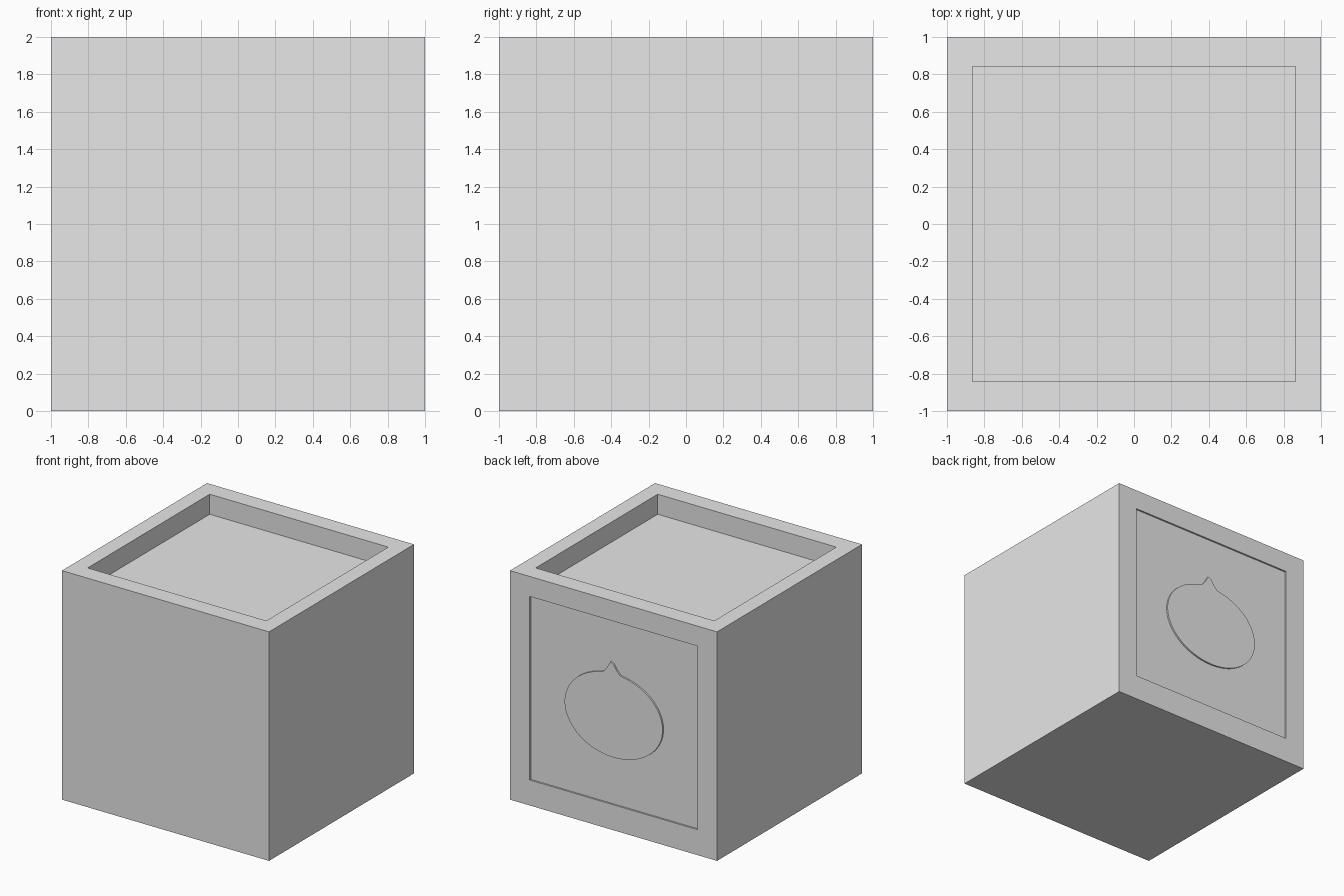
import bpy, bmesh, math
from mathutils import Vector

cube = bpy.data.objects.get("Cube")
if cube:
    bpy.data.objects.remove(cube, do_unlink=True)

grey = bpy.data.materials.new("plain grey")
grey.use_nodes = True
colour = (0.8, 0.8, 0.8, 1)
grey.diffuse_color = colour
grey.node_tree.nodes["Principled BSDF"].inputs["Base Color"].default_value = colour

PANEL_DEPTH = 0.015


def finish(bm, name):
    bmesh.ops.recalc_face_normals(bm, faces=bm.faces)
    mesh = bpy.data.meshes.new(name)
    bm.to_mesh(mesh)
    bm.free()
    mesh.materials.append(grey)
    obj = bpy.data.objects.new(name, mesh)
    bpy.context.collection.objects.link(obj)
    return obj


def recess(bm, direction, low, high, depth):
    """Sink a rectangle into the face that points along direction."""
    direction = Vector(direction)
    face = max(bm.faces, key=lambda f: f.calc_center_median().dot(direction))
    bmesh.ops.inset_region(bm, faces=[face], thickness=0.1)
    axes = [i for i in range(3) if not direction[i]]
    middle = face.calc_center_median()
    for v in face.verts:
        for k, i in enumerate(axes):
            v.co[i] = low[k] if v.co[i] < middle[i] else high[k]
    floor = bmesh.ops.extrude_discrete_faces(bm, faces=[face])["faces"][0]
    bmesh.ops.translate(bm, verts=floor.verts, vec=-direction * depth)


# Box with a sunken top and a shallow panel in the back
bm = bmesh.new()
bmesh.ops.create_cube(bm, size=2)
bmesh.ops.translate(bm, verts=bm.verts, vec=(0, 0, 1))
recess(bm, (0, 0, 1), (-0.863, -0.842), (0.863, 0.842), 0.175)
recess(bm, (0, 1, 0), (-0.81, 0.222), (0.81, 1.825), PANEL_DEPTH)
finish(bm, "box_body")

# Raised oval with a small pointed tip, standing on the back panel
bm = bmesh.new()
outline = []
steps = 96
for i in range(steps):
    a = 2 * math.pi * i / steps
    x, z = 0.473 * math.cos(a), 1 + 0.365 * math.sin(a)
    if z > 1:
        z += 0.118 * max(0, 1 - abs(x - 0.02) / 0.09) ** 1.5
    outline.append(bm.verts.new((x, 1 - PANEL_DEPTH, z)))
base = bm.faces.new(outline)
top = bmesh.ops.extrude_face_region(bm, geom=[base])["geom"]
bmesh.ops.translate(bm, verts=[g for g in top if isinstance(g, bmesh.types.BMVert)],
                    vec=(0, PANEL_DEPTH - 0.001, 0))
finish(bm, "back_oval_relief")
